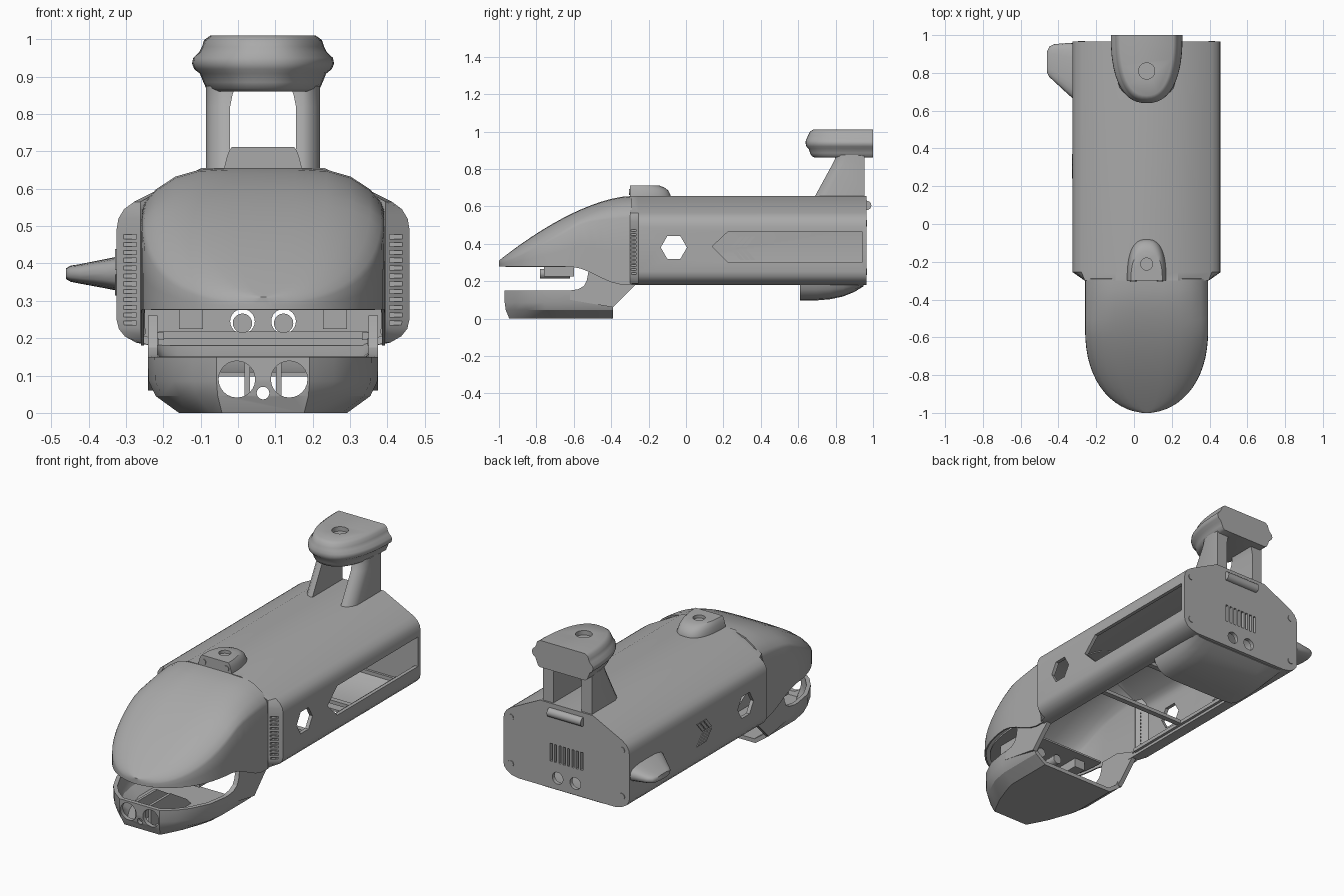
import bpy, bmesh, math
from mathutils import Vector

if "Cube" in bpy.data.objects:
    bpy.data.objects.remove(bpy.data.objects["Cube"])

CX = 0.067  # the hull is symmetric about this x; parts are built around 0 and shifted
grey = bpy.data.materials.new("plain_grey")
grey.diffuse_color = (0.40, 0.40, 0.40, 1)
grey.use_nodes = True
grey.node_tree.nodes["Principled BSDF"].inputs["Base Color"].default_value = grey.diffuse_color


def loft(bm, rings, closed=True, cap0=True, cap1=True):
    vs = [[bm.verts.new(p) for p in r] for r in rings]
    n = len(vs[0])
    for a, b in zip(vs, vs[1:]):
        for i in range(n if closed else n - 1):
            j = (i + 1) % n
            bm.faces.new((a[i], a[j], b[j], b[i]))
    if cap0:
        bm.faces.new(vs[0][::-1])
    if cap1:
        bm.faces.new(vs[-1])


def prism(bm, pts, axis, a, b):
    """Extrude a 2D outline along an axis from a to b."""
    place = {'x': lambda p, t: (t, p[0], p[1]),
             'y': lambda p, t: (p[0], t, p[1]),
             'z': lambda p, t: (p[0], p[1], t)}[axis]
    loft(bm, [[place(p, t) for p in pts] for t in (a, b)])


def box(bm, x0, x1, y0, y1, z0, z1):
    prism(bm, [(x0, y0), (x1, y0), (x1, y1), (x0, y1)], 'z', z0, z1)


def circle(u, v, r, n=24):
    return [(u + r * math.cos(2 * math.pi * i / n), v + r * math.sin(2 * math.pi * i / n))
            for i in range(n)]


def u_plan(hw, flat, tip, n=2.5, steps=28):
    """Bullet-shaped outline: straight at y=flat, rounded at y=tip."""
    out = []
    for i in range(steps + 1):
        a = math.pi * i / steps
        c, s = math.cos(a), max(math.sin(a), 0)
        out.append((math.copysign(abs(c) ** (2 / n), c) * hw, flat + (tip - flat) * s ** (2 / n)))
    return out


def mirror(half):
    return half + [(-p[0],) + tuple(p[1:]) for p in reversed(half)]


def to_object(name, bm):
    me = bpy.data.meshes.new(name)
    bm.to_mesh(me)
    bm.free()
    ob = bpy.data.objects.new(name, me)
    bpy.context.collection.objects.link(ob)
    return ob


def finish(name, bm, thick=0, cut=None, angle=28):
    bmesh.ops.recalc_face_normals(bm, faces=bm.faces)
    if thick:  # open shells: make sure normals face away from the middle
        mid = sum((v.co for v in bm.verts), Vector()) / len(bm.verts)
        if sum((f.calc_center_median() - mid).dot(f.normal) * f.calc_area() for f in bm.faces) < 0:
            bmesh.ops.reverse_faces(bm, faces=bm.faces)
    ob = to_object(name, bm)
    if thick:
        m = ob.modifiers.new("shell", 'SOLIDIFY')
        m.thickness, m.offset, m.use_even_offset = thick, -1, True
    if cut:
        bmesh.ops.recalc_face_normals(cut, faces=cut.faces)
        tool = to_object("cutter", cut)
        tool.hide_render = True
        m = ob.modifiers.new("cut", 'BOOLEAN')
        m.operation, m.solver, m.object = 'DIFFERENCE', 'EXACT', tool
    if thick or cut:
        bpy.context.view_layer.update()
        me = bpy.data.meshes.new_from_object(ob.evaluated_get(bpy.context.evaluated_depsgraph_get()))
        ob.modifiers.clear()
        ob.data = me
        if cut:
            bpy.data.objects.remove(tool)
    me = ob.data
    me.materials.clear()
    me.materials.append(grey)
    for v in me.vertices:
        v.co.x += CX
    me.shade_smooth()
    me.set_sharp_from_angle(angle=math.radians(angle))
    return ob


# Main hull: eight-sided tube with windows, side hatch, vents and open underside
half = [(.165, .655), (.345, .565), (.372, .545), (.387, .52), (.392, .49), (.392, .25),
        (.386, .225), (.37, .205), (.34, .188), (.30, .18)]
section = mirror(half)
bm = bmesh.new()
loft(bm, [[(max(-.328, min(.328, x)), -.30, z) for x, z in section],
          [(x, -.255, z) for x, z in section], [(x, .945, z) for x, z in section]], True, False, False)
cut = bmesh.new()
prism(cut, circle(-.065, .38, .07, 6), 'x', -.6, .6)
prism(cut, [(.14, .385), (.225, .465), (.94, .465), (.94, .30), (.225, .30)], 'x', .3, .6)
box(cut, -.28, .28, -.5, .93, .1, .215)
for s in (-1, 1):
    for i in range(12):
        z = .235 + .021 * i
        box(cut, *sorted((s * .338, s * .45)), -.32, -.268, z, z + .011)
finish("main_hull", bm, .02, cut)

# Rear plate with grille and two exhaust holes
bm, cut = bmesh.new(), bmesh.new()
prism(bm, section, 'y', .943, .965)
for i in range(8):
    x = -.0945 + .027 * i
    box(cut, x - .007, x + .007, .9, 1, .33, .43)
for x in (-.055, .055):
    prism(cut, circle(x, .245, .033), 'y', .9, 1)
finish("rear_plate", bm, 0, cut)

# Rear plate screws and latch bar
bm = bmesh.new()
for x, z in ((.345, .25), (.345, .51)):
    for s in (-1, 1):
        prism(bm, circle(s * x, z, .018, 16), 'y', .96, .969)
finish("rear_screws", bm)
bm = bmesh.new()
prism(bm, circle(.966, .605, .025, 16), 'x', -.105, .105)
finish("latch_bar", bm)

# Chevron stripes on the left wall
bm = bmesh.new()
for i in range(3):
    y = .24 + .03 * i
    for s in (-1, 1):
        prism(bm, [(y, .376 + s * .006), (y + .022, .376 + s * .006),
                   (y + .07, .376 + s * .062), (y + .048, .376 + s * .062)], 'x', -.396, -.368)
finish("chevron_stripes", bm)

# Domed nose canopy
rings = []
for i in range(21):
    a = i / 20
    y = -.29 - .71 * math.sin(a * math.pi / 2)
    s = min(1, max(0, (-y - .3) / .7))
    t = min(1, max(0, (-y - .55) / .45))
    hw = max(.022, .326 * math.sqrt(max(0, 1 - t ** 2.3)))
    top = .655 - .345 * s ** 1.6
    k = min(1, max(0, (-y - .33) / .29))
    low = .18 + .097 * k * k * (3 - 2 * k)
    v = .76 - .36 * t
    prof = [(1, 0), (1, v * .5), (.995, v), (.97, v + (1 - v) * .2), (.88, v + (1 - v) * .5),
            (.72, v + (1 - v) * .8), (.52, v + (1 - v) * .965), (.26, 1), (0, 1)]
    pts = prof + [(-u, w) for u, w in reversed(prof[:-1])]
    rings.append([(u * hw, y, low + w * (top - low)) for u, w in pts])
bm = bmesh.new()
loft(bm, rings, False, False, True)
finish("nose_canopy", bm, .008)

# Plate under the canopy with blocks and twin barrels
bm = bmesh.new()
prism(bm, u_plan(.30, -.55, -.965, 2.2), 'z', .276, .286)
finish("canopy_floor", bm)
bm = bmesh.new()
for s in (-1, 1):
    box(bm, *sorted((s * .16, s * .225)), -.76, -.60, .225, .278)
    prism(bm, circle(s * .055, .24, .026, 20), 'y', -.78, -.62)
finish("barrel_mounts", bm)

# Lower jaw: open scoop with headlight holes
up = [(.308, -.39), (.308, -.65), (.29, -.76), (.24, -.86), (.19, -.92), (.125, -.97)]
dn = [(.225, -.39), (.225, -.66), (.21, -.72), (.17, -.83), (.14, -.89), (.11, -.945)]
rings = []
for z, f in ((.15, 0), (.085, .02), (.045, .25), (.0, 1)):
    rings.append([(x, y, z) for x, y in mirror(
        [(a[0] + (b[0] - a[0]) * f, a[1] + (b[1] - a[1]) * f) for a, b in zip(up, dn)])])
bm, cut = bmesh.new(), bmesh.new()
loft(bm, rings, False, False, True)
for s in (-1, 1):
    prism(cut, circle(s * .07, .09, .049), 'y', -1.1, -.88)
prism(cut, circle(0, .053, .017, 16), 'y', -1.1, -.88)
finish("lower_jaw", bm, .022, cut)

# Jaw arms up to the hull, and ribs behind the headlights
bm = bmesh.new()
for s in (-1, 1):
    prism(bm, [(-.62, .10), (-.62, .15), (-.575, .157), (-.545, .175), (-.53, .205), (-.52, .26),
               (-.40, .26), (-.27, .215), (-.27, .182), (-.39, .06)], 'x', *sorted((s * .282, s * .308)))
finish("jaw_arms", bm)
bm = bmesh.new()
for s in (-1, 1):
    prism(bm, [(-.94, .02), (-.58, .02), (-.62, .06), (-.76, .145), (-.94, .145)], 'x',
          *sorted((s * .035, s * .05)))
finish("headlight_ribs", bm)

# Top sensor bump with two screws
bm, cut = bmesh.new(), bmesh.new()
loft(bm, [[(x * sx, -.3 + (y + .3) * sy, z) for x, y in u_plan(.105, -.3, -.08, 2.6)]
          for z, sx, sy in ((.63, 1, 1), (.66, .98, .99), (.685, .92, .93), (.702, .86, .83), (.712, .79, .7))])
prism(cut, circle(0, -.212, .032, 20), 'z', .695, .75)
finish("top_bump", bm, 0, cut, 35)
bm = bmesh.new()
for s in (-1, 1):
    prism(bm, circle(s * .071, .677, .016, 16), 'y', -.304, -.29)
finish("bump_screws", bm)

# Rear tower: two raked pillars and a flared head
bm = bmesh.new()
for s in (-1, 1):
    rings = []
    for z, y0, wide in ((.62, .672, 0), (.655, .69, 0), (.82, .78, 0), (.85, .795, .006), (.875, .80, .014)):
        o, i = .152, .088 - wide
        rings.append([(s * x, y, z) for x, y in ((i, .955), (o, .955), (o, y0 + .06), (o - .01, y0 + .03),
                                                 (o - .028, y0 + .008), (o - .045, y0), (i, y0))])
    loft(bm, rings)
finish("tower_pillars", bm)
bm, cut = bmesh.new(), bmesh.new()
levels = ((.86, .74, .86), (.868, .80, .91), (.885, .84, .935), (.908, .89, .955), (.92, .97, .99),
          (.935, 1, 1), (.95, .985, 1), (.965, .90, .98), (.98, .86, .965), (.998, .83, .94), (1.01, .74, .89))
loft(bm, [[(x * sx, 1 + (y - 1) * sy, z) for x, y in u_plan(.19, 1.0, .64, 2.4)] for z, sx, sy in levels])
prism(cut, circle(0, .81, .043, 24), 'z', .985, 1.1)
finish("tower_head", bm, 0, cut, 40)

# Left side fin
bm = bmesh.new()
rings = []
for x, y0, y1, z0, z1 in ((-.38, .655, .96, .325, .42), (-.42, .69, .958, .333, .412), (-.49, .755, .952, .346, .398),
                          (-.515, .778, .94, .351, .394), (-.527, .80, .915, .358, .387)):
    rings.append([(x, (y0 + y1) / 2 + u * (y1 - y0) / 2, (z0 + z1) / 2 + v * (z1 - z0) / 2)
                  for u, v in u_plan(1, 0, 1, 3, 10) + u_plan(1, 0, -1, 3, 10)[::-1][1:-1]])
loft(bm, rings)
finish("side_fin", bm, 0, None, 40)

# Belly scoop at the rear
bm = bmesh.new()
rings = []
for y, d in ((.61, .088), (.70, .088), (.77, .082), (.84, .067), (.90, .043), (.95, .012)):
    prof = [(.305, 0), (.295, .35), (.27, .7), (.23, .93), (.17, 1), (0, 1)]
    rings.append([(x, y, .185 - d * v) for x, v in prof + [(-x, v) for x, v in prof[:-1][::-1]]])
loft(bm, rings, False, False, False)
finish("belly_scoop", bm, .012)

# Inner rails and cross braces above the open underside
bm = bmesh.new()
for s in (-1, 1):
    box(bm, *sorted((s * .265, s * .30)), -.24, .93, .195, .215)
for y in (.12, .50):
    box(bm, -.28, .28, y, y + .03, .198, .218)
finish("inner_rails", bm)
